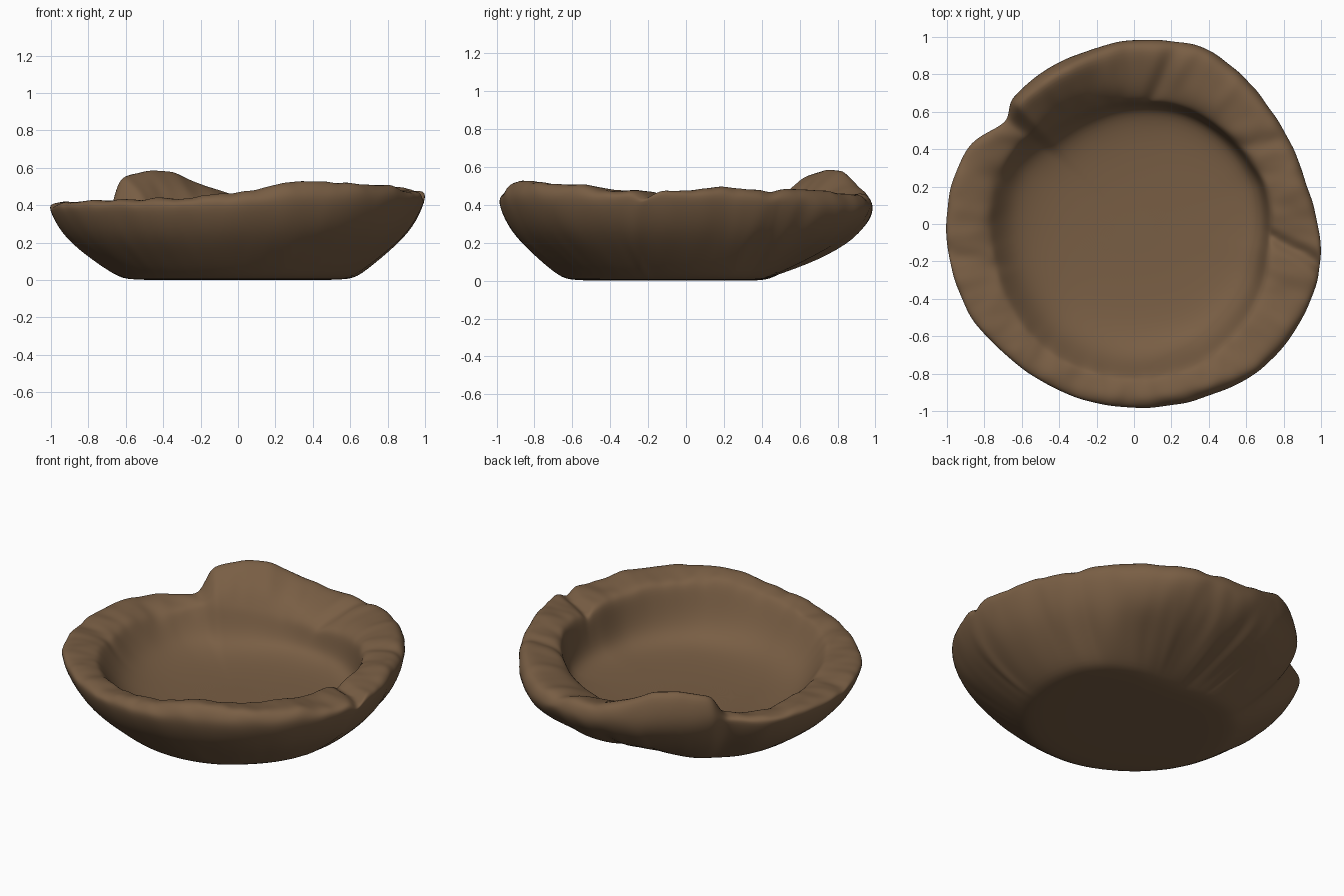
import bpy
import bmesh
from math import sin, cos, radians, exp
from mathutils import Vector, noise

cube = bpy.data.objects.get("Cube")
if cube:
    bpy.data.objects.remove(cube, do_unlink=True)

# Clay colour
clay = bpy.data.materials.new("brown_clay")
clay.use_nodes = True
color = (0.19, 0.112, 0.058, 1)
clay.diffuse_color = color
bsdf = clay.node_tree.nodes["Principled BSDF"]
bsdf.inputs["Base Color"].default_value = color
bsdf.inputs["Roughness"].default_value = 0.9

# Rim shape by angle: outer radius, height of the widest point,
# shoulder height, lip radius, lip height, base radius
RIM = {
    0: (.99, .43, .48, .72, .46, .62),
    16: (.95, .42, .49, .72, .47, .62),
    29: (.95, .41, .49, .70, .45, .60),
    50: (.98, .37, .48, .68, .42, .53),
    68: (1.02, .36, .47, .67, .39, .45),
    90: (.99, .35, .47, .65, .36, .42),
    104: (.97, .36, .54, .65, .37, .45),
    116: (.96, .38, .61, .66, .40, .49),
    134: (.94, .39, .57, .68, .41, .55),
    141: (.89, .38, .42, .71, .37, .56),
    155: (.98, .37, .41, .74, .36, .59),
    180: (1.01, .38, .41, .75, .38, .62),
    205: (1.01, .38, .42, .76, .40, .63),
    235: (.98, .38, .43, .79, .41, .63),
    270: (.99, .40, .47, .80, .44, .64),
    295: (1.01, .42, .54, .80, .49, .64),
    312: (1.04, .42, .52, .78, .49, .63),
    333: (1.04, .42, .49, .75, .47, .63),
    350: (1.02, .43, .47, .72, .46, .62),
}
KEYS = list(RIM)
FLOOR = .15

# Creases pressed into the rim: angle, width, depth
CREASES = [(349, 2, .04), (190, 3, .015), (30, 3, .02), (76, 3, .025)]


def slope(i, c):
    """Rate of change at a knot, flat at peaks and dips."""
    n = len(KEYS)
    a, b, d = KEYS[i - 1], KEYS[i % n], KEYS[(i + 1) % n]
    left = (RIM[b][c] - RIM[a][c]) / ((b - a) % 360)
    right = (RIM[d][c] - RIM[b][c]) / ((d - b) % 360)
    return 0 if left * right <= 0 else 2 * left * right / (left + right)


def rim_at(deg):
    i = max(k for k, key in enumerate(KEYS) if key <= deg)
    j = (i + 1) % len(KEYS)
    span = (KEYS[j] - KEYS[i]) % 360
    t = (deg - KEYS[i]) / span
    ease = t * t * (3 - 2 * t)
    out = []
    for c in range(6):
        p, q = RIM[KEYS[i]][c], RIM[KEYS[j]][c]
        out.append(p + (q - p) * ease + span * (
            slope(i, c) * t * (1 - t) ** 2 - slope(j, c) * t * t * (1 - t)))
    return out


def section(deg):
    """Cross-section from under the base, over the rim, to the floor."""
    outer, wide, high, inner, lip, base = rim_at(deg)
    flare = outer - base
    shoulder = outer - .05
    shelf = shoulder - inner
    drop = high - lip
    gentle = .5 - .5 * cos(radians(deg - 40))
    return [
        (base * .5, 0), (base * .94, 0), (base + .03, .02),
        (base + flare * .5, wide * .36), (base + flare * .83, wide * .65),
        (outer, wide), (outer - .01, (wide + high) / 2 + .01),
        (shoulder, high), (shoulder - shelf * .35, high - drop * .3 + .005),
        (shoulder - shelf * .7, high - drop * .65 + .005),
        (inner + .02, lip), (inner - .01 * gentle, lip - .04),
        (inner - .01 - .08 * gentle, FLOOR + (lip - FLOOR) * .4),
        (inner - .04 - .16 * gentle, FLOOR + .04),
        (inner - .17 - .18 * gentle, FLOOR + .01), (inner * .3, FLOOR),
    ]


# Bowl surface, ring by ring around the rim
SEGMENTS = 240
bm = bmesh.new()
columns = []
for s in range(SEGMENTS):
    deg = 360 * s / SEGMENTS
    a = radians(deg)
    column = []
    for k, (r, z) in enumerate(section(deg)):
        rim = 1 if 6 <= k <= 10 else .4 if 3 <= k <= 11 else 0
        for angle, width, depth in CREASES:
            off = (deg - angle - (k - 7) * 2 + 180) % 360 - 180
            z -= rim * depth * exp(-(off / width) ** 2)
        p = Vector((r * cos(a), r * sin(a), z))
        # Hand-moulded lumps, strongest at the rim and the back wall
        rough = .018 * rim + (.015 if 2 < k < 6 and 30 < deg < 110 else 0)
        lump = noise.noise(p * 5) + .5 * noise.noise(p * 13)
        p.z += lump * rough
        p.xy *= 1 + rough * .5 * noise.noise(p * 7 + Vector((9, 4, 2)))
        column.append(bm.verts.new(p))
    columns.append(column)

for s, a in enumerate(columns):
    b = columns[(s + 1) % SEGMENTS]
    for k in range(len(a) - 1):
        bm.faces.new((a[k], b[k], b[k + 1], a[k + 1]))

# Close the underside and the floor
for k, height in ((0, 0), (-1, FLOOR)):
    centre = bm.verts.new((0, 0, height))
    for s, a in enumerate(columns):
        bm.faces.new((a[k], columns[(s + 1) % SEGMENTS][k], centre))
bmesh.ops.recalc_face_normals(bm, faces=bm.faces)

mesh = bpy.data.meshes.new("clay_bowl")
bm.to_mesh(mesh)
bm.free()
mesh.materials.append(clay)
bowl = bpy.data.objects.new("clay_bowl", mesh)
bpy.context.collection.objects.link(bowl)
smooth = bowl.modifiers.new("soft_surface", "SUBSURF")
smooth.levels = smooth.render_levels = 2
mesh.shade_smooth()
